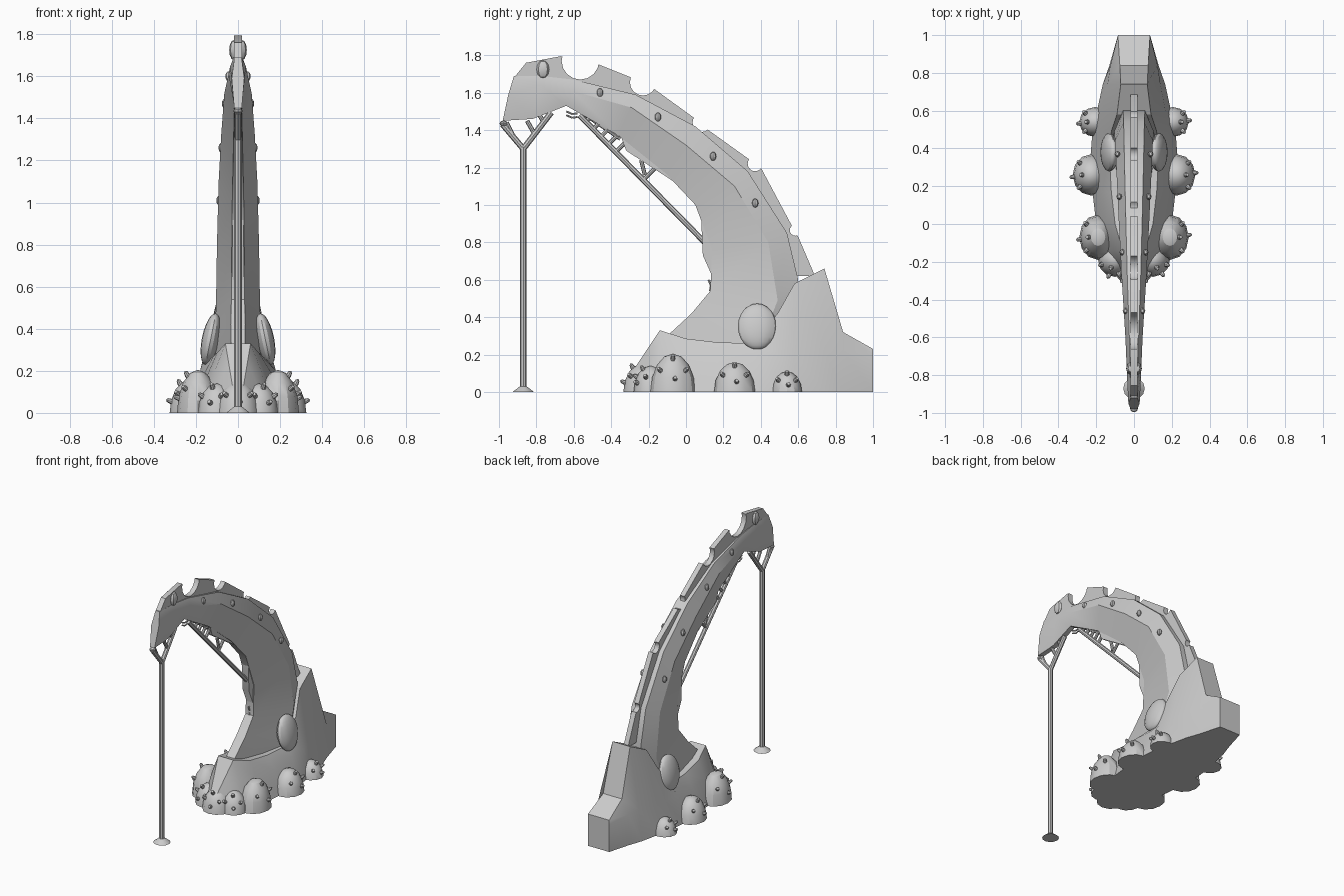
import bpy, bmesh, math
from mathutils import Matrix, Vector

cube = bpy.data.objects.get("Cube")
if cube:
    bpy.data.objects.remove(cube, do_unlink=True)

grey = bpy.data.materials.new("plain_grey")
grey.use_nodes = True
grey.diffuse_color = (0.6, 0.6, 0.6, 1)
grey.node_tree.nodes["Principled BSDF"].inputs["Base Color"].default_value = (0.6, 0.6, 0.6, 1)
parts = []


def finish(name, bm):
    bmesh.ops.recalc_face_normals(bm, faces=bm.faces)
    mesh = bpy.data.meshes.new(name)
    bm.to_mesh(mesh)
    bm.free()
    mesh.materials.append(grey)
    obj = bpy.data.objects.new(name, mesh)
    bpy.context.collection.objects.link(obj)
    parts.append(obj)
    return obj


def loft(name, rings):
    bm = bmesh.new()
    loops = [[bm.verts.new(p) for p in ring] for ring in rings]
    for a, b in zip(loops, loops[1:]):
        for i in range(len(a)):
            j = (i + 1) % len(a)
            bm.faces.new((a[i], a[j], b[j], b[i]))
    bm.faces.new(loops[0])
    bm.faces.new(loops[-1])
    return finish(name, bm)


def mirrored_ring(half):
    return half + [(-x, y, z) for x, y, z in reversed(half)]


def plate(name, outline, half):
    return loft(name, [[(x, y, z) for y, z in outline] for x in (-half, half)])


def add_tube(bm, a, b, r1, r2=None, sides=8):
    a, b = Vector(a), Vector(b)
    turn = (b - a).to_track_quat('Z', 'Y').to_matrix().to_4x4()
    bmesh.ops.create_cone(bm, cap_ends=True, segments=sides, radius1=r1,
                          radius2=r1 if r2 is None else r2, depth=(b - a).length,
                          matrix=Matrix.Translation((a + b) / 2) @ turn)


def add_egg(bm, loc, size, turn=Matrix(), u=10, v=6):
    m = Matrix.Translation(loc) @ turn @ Matrix.Diagonal((*size, 1))
    bmesh.ops.create_uvsphere(bm, u_segments=u, v_segments=v, radius=1, matrix=m)


# Curved arm: outer edge, widest edge, inner edge and half width at each station
arm = [
    ((-.92, 1.69), (-.95, 1.59), (-.98, 1.45), .03),
    ((-.78, 1.69), (-.78, 1.645), (-.82, 1.46), .038),
    ((-.6, 1.67), (-.61, 1.61), (-.64, 1.53), .045),
    ((-.27, 1.59), (-.29, 1.52), (-.36, 1.37), .065),
    ((.05, 1.42), (0, 1.32), (-.11, 1.17), .08),
    ((.33, 1.18), (.26, 1.1), (.05, 1.0), .092),
    ((.54, .85), (.44, .8), (.14, .76), .1),
    ((.6, .6), (.49, .49), (.13, .54), .105),
    ((.58, .4), (.44, .36), (.03, .42), .115),
    ((.5, .2), (.35, .2), (-.1, .3), .11),
]
loft("arm", [mirrored_ring([(w * .55, *o), (w, *m), (max(.018, w * .3), *i)])
             for o, m, i, w in arm])

# Crest along the back, with round notches cut out
crest = plate("crest", [
    (-.92, 1.68), (-.855, 1.76), (-.67, 1.795), (-.465, 1.75), (-.29, 1.68), (-.17, 1.62),
    (.037, 1.47), (.12, 1.4), (.336, 1.245), (.4, 1.2), (.56, .9), (.6, .83), (.69, .62),
    (.5, .62), (.42, .8), (.25, 1.08), (0, 1.32), (-.29, 1.5), (-.6, 1.6), (-.9, 1.62)], .018)
bm = bmesh.new()
for y, z, r in [(-.565, 1.77, .1), (-.23, 1.655, .07), (.085, 1.44, .05),
                (.37, 1.22, .04), (.585, .865, .03)]:
    add_tube(bm, (-.1, y, z), (.1, y, z), r, sides=16)
cutter = finish("notch_cutter", bm)
cutter.hide_render = True
cut = crest.modifiers.new("notches", 'BOOLEAN')
cut.operation = 'DIFFERENCE'
cut.object = cutter
bpy.context.view_layer.objects.active = crest
bpy.ops.object.modifier_apply(modifier=cut.name)
parts.remove(cutter)
bpy.data.objects.remove(cutter, do_unlink=True)

# Thin ridges on the inner edge
plate("inner_ridge_upper", [(-.36, 1.4), (-.32, 1.29), (-.19, 1.23), (-.12, 1.24),
                            (-.06, 1.14), (.05, 1.05)], .018)
plate("inner_ridge_lower", [(.08, .95), (.09, .73), (.135, .63), (.13, .55), (.2, .7)], .025)

# Base: lower, middle and upper half widths along its length
base = [
    (1.0, .085, .085, .2, .085, .23),
    (.84, .13, .125, .22, .075, .32),
    (.74, .165, .14, .22, .07, .66),
    (.58, .2, .17, .2, .09, .58),
    (.49, .22, .18, .2, .12, .42),
    (.36, .23, .18, .2, .13, .26),
    (.17, .22, .17, .17, .12, .265),
    (0, .2, .15, .17, .1, .285),
    (-.14, .17, .11, .2, .06, .33),
    (-.2, .14, .08, .16, .045, .24),
    (-.3, .06, .04, .05, .02, .09),
]
loft("base", [mirrored_ring([(b, y, 0), (m, y, mz), (t, y, tz)])
              for y, b, m, mz, t, tz in base])

# Domes around the foot of the base, each with small studs
domes = [(0, -.235, .1, .1, .15)]
for s in (-1, 1):
    domes += [(s * .1, -.19, .09, .09, .14), (s * .19, -.07, .1, .12, .205),
              (s * .225, .26, .1, .11, .16), (s * .205, .54, .085, .08, .11)]
dome_bm, stud_bm = bmesh.new(), bmesh.new()
for x, y, rx, ry, h in domes:
    add_egg(dome_bm, (x, y, 0), (rx, ry, h), u=12, v=8)
    facing = math.atan2(y if y < -.1 else 0, x)
    for swing, lift in ((-.75, .6), (0, 1.05), (.75, .6), (.1, .35)):
        a = facing + swing
        d = Vector((math.cos(a) * math.cos(lift), math.sin(a) * math.cos(lift), math.sin(lift)))
        spot = (x + d.x * rx, y + d.y * ry, d.z * h)
        add_egg(stud_bm, spot, (.013, .013, .026),
                d.to_track_quat('Z', 'Y').to_matrix().to_4x4(), 8, 4)
bmesh.ops.bisect_plane(dome_bm, geom=dome_bm.verts[:] + dome_bm.edges[:] + dome_bm.faces[:],
                       plane_co=(0, 0, 0), plane_no=(0, 0, -1), clear_outer=True)
bmesh.ops.holes_fill(dome_bm, edges=[e for e in dome_bm.edges if e.is_boundary])
finish("foot_domes", dome_bm)
finish("dome_studs", stud_bm)

# Large side discs and the studs up the arm
disc_bm, stud_bm = bmesh.new(), bmesh.new()
for s in (-1, 1):
    add_egg(disc_bm, (s * .13, .38, .35), (.042, .103, .125),
            Matrix.Rotation(-s * .2, 4, 'Y'), 16, 12)
    for y, z, x in [(-.46, 1.6, .045), (-.15, 1.47, .062), (.145, 1.26, .078), (.37, 1.01, .088)]:
        add_egg(stud_bm, (s * x, y, z), (.015, .017, .024), u=8)
    add_egg(stud_bm, (s * .02, -.765, 1.725), (.022, .034, .048), u=8)
finish("side_discs", disc_bm)
finish("arm_studs", stud_bm)

# Front pole with flared foot and forked top
bm = bmesh.new()
add_tube(bm, (0, -.87, 0), (0, -.87, .03), .057, .018, 12)
add_tube(bm, (0, -.87, .02), (0, -.87, 1.31), .018)
for end in ((-.98, 1.43), (-.72, 1.495)):
    add_tube(bm, (0, -.87, 1.3), (0, *end), .016)
for y, z in [(-.92, 1.36), (-.81, 1.38), (-.76, 1.44)]:
    up = .07 if y > -.87 else .08
    add_tube(bm, (0, y, z), (0, y - .04, z + up), .012)
add_egg(bm, (0, -.975, 1.435), (.022, .022, .016), u=8)
finish("front_pole", bm)

# Diagonal strut with rungs reaching the arm
bm = bmesh.new()
start, end = Vector((0, -.57, 1.48)), Vector((0, .1, .8))
add_tube(bm, start, end, .015)
for f, reach in [(.05, .05), (.11, .06), (.17, .07), (.23, .08), (.29, .08), (.51, .13)]:
    foot = start.lerp(end, f)
    top = foot + Vector((0, .7, .7)) * reach
    add_tube(bm, foot, top, .011)
    add_egg(bm, top, (.018, .018, .018), u=8)
add_tube(bm, (0, -.22, 1.16), (0, -.24, 1.24), .011)
add_tube(bm, (0, -.54, 1.485), (0, -.35, 1.355), .012)
finish("diagonal_strut", bm)

# Small bent wires by the inner edge
bm = bmesh.new()
for y, z, along in [(-.64, 1.5, (.03, -.005)), (-.64, 1.48, (.03, -.005)),
                    (-.14, 1.2, (.025, -.02)), (-.13, 1.18, (.025, -.02)),
                    (.12, .6, (.004, -.03)), (.135, .6, (.004, -.03))]:
    dy, dz = along
    bend = (0, y + dy - dz * .3, z + dz - dy * .3)
    add_tube(bm, (0, y, z), bend, .005, sides=6)
    add_tube(bm, bend, (0, y + dy * 2, z + dz * 2), .005, sides=6)
finish("bent_wires", bm)

bpy.ops.object.select_all(action='DESELECT')
for obj in parts:
    obj.select_set(True)
bpy.context.view_layer.objects.active = parts[0]
bpy.ops.object.shade_smooth_by_angle(angle=math.radians(30))
